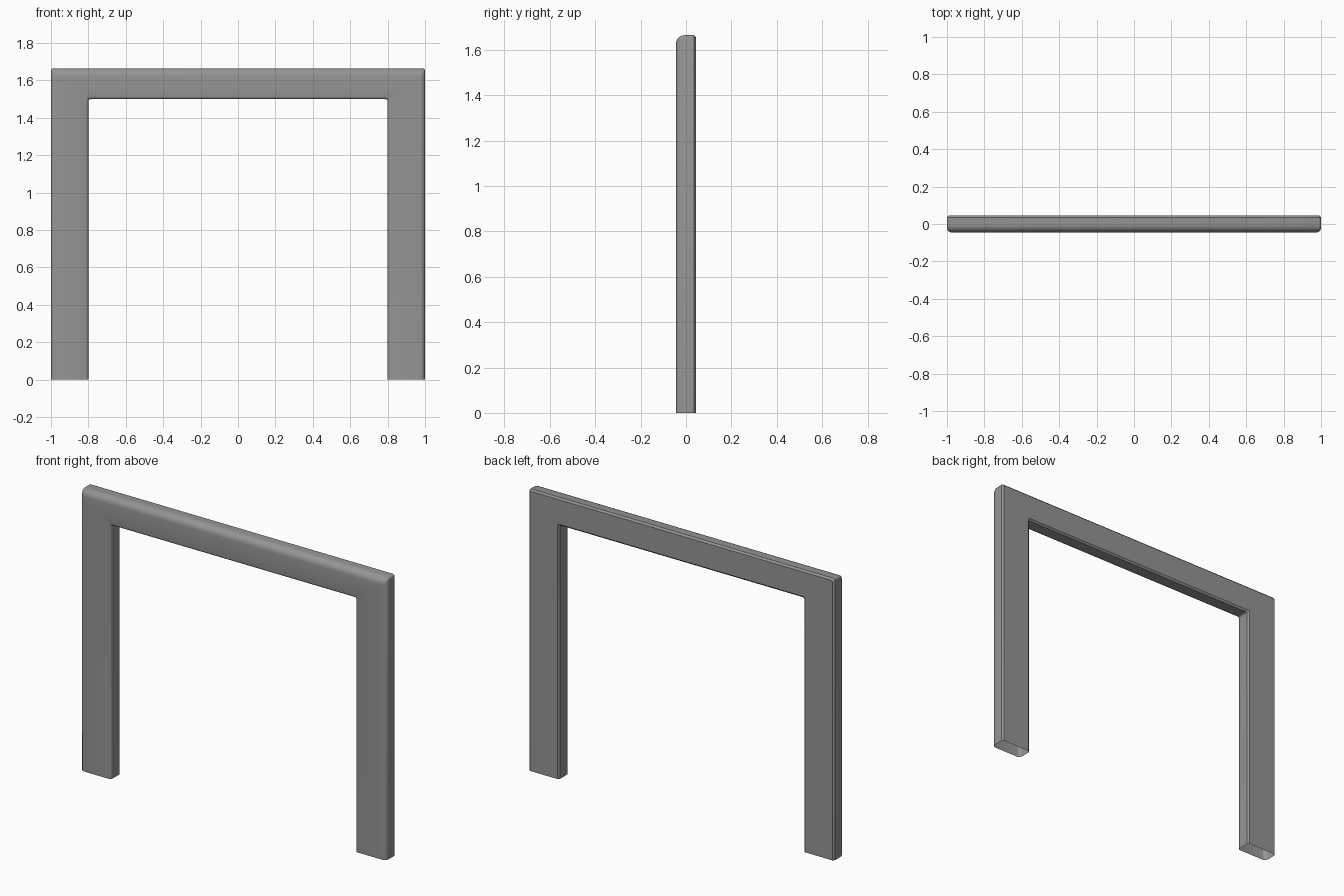
import bpy, bmesh, math

if "Cube" in bpy.data.objects:
    bpy.data.objects.remove(bpy.data.objects["Cube"], do_unlink=True)

HALF_DEPTH, BACK_CHAMFER, CORNER = 0.045, 0.01, 0.012
STEPS = 6

grey = bpy.data.materials.new("mid grey")
grey.use_nodes = True
colour = (0.3, 0.3, 0.3, 1)
grey.diffuse_color = colour
grey.node_tree.nodes["Principled BSDF"].inputs["Base Color"].default_value = colour


def round_inset(radius, depth):
    """Inset of a rounded edge at a given depth behind the front face."""
    gap = max(radius - depth, 0)
    return radius - math.sqrt(max(radius * radius - gap * gap, 0))


def arch(half_width, height, y):
    """Upside-down U path with slightly rounded corners."""
    right = []
    for i in range(4):
        a = math.pi / 2 * i / 3
        right.append((half_width - CORNER * (1 - math.sin(a)),
                      height - CORNER * (1 - math.cos(a))))
    right.append((half_width, 0))
    left = [(-x, z) for x, z in reversed(right)]
    return [(x, y, z) for x, z in left + right]


# Cross-section: outer rounded edge, back chamfers, inner rounded edge
depths = [0.04 * (1 - math.cos(math.pi / 2 * i / STEPS)) for i in range(STEPS + 1)]
rows = [arch(1 - round_inset(0.025, d), 1.665 - round_inset(0.04, d), d - HALF_DEPTH)
        for d in depths]
back = HALF_DEPTH
rows.append(arch(1, 1.665, back - BACK_CHAMFER))
rows.append(arch(1 - BACK_CHAMFER, 1.665 - BACK_CHAMFER, back))
rows.append(arch(0.8 + BACK_CHAMFER, 1.5 + BACK_CHAMFER, back))
rows.append(arch(0.8, 1.5, back - BACK_CHAMFER))
for d in reversed(depths):
    inset = round_inset(0.015, d)
    rows.append(arch(0.8 + inset, 1.5 + inset, d - HALF_DEPTH))

# Door surround: sweep the section along the arch, feet left open
bm = bmesh.new()
grid = [[bm.verts.new(p) for p in row] for row in rows]
for a, b in zip(grid, grid[1:] + grid[:1]):
    for i in range(len(a) - 1):
        bm.faces.new((a[i], a[i + 1], b[i + 1], b[i]))
bmesh.ops.recalc_face_normals(bm, faces=bm.faces)
mesh = bpy.data.meshes.new("door_surround")
bm.to_mesh(mesh)
bm.free()
mesh.materials.append(grey)
surround = bpy.data.objects.new("door_surround", mesh)
bpy.context.collection.objects.link(surround)

bpy.context.view_layer.objects.active = surround
surround.select_set(True)
bpy.ops.object.shade_smooth_by_angle(angle=math.radians(35))
